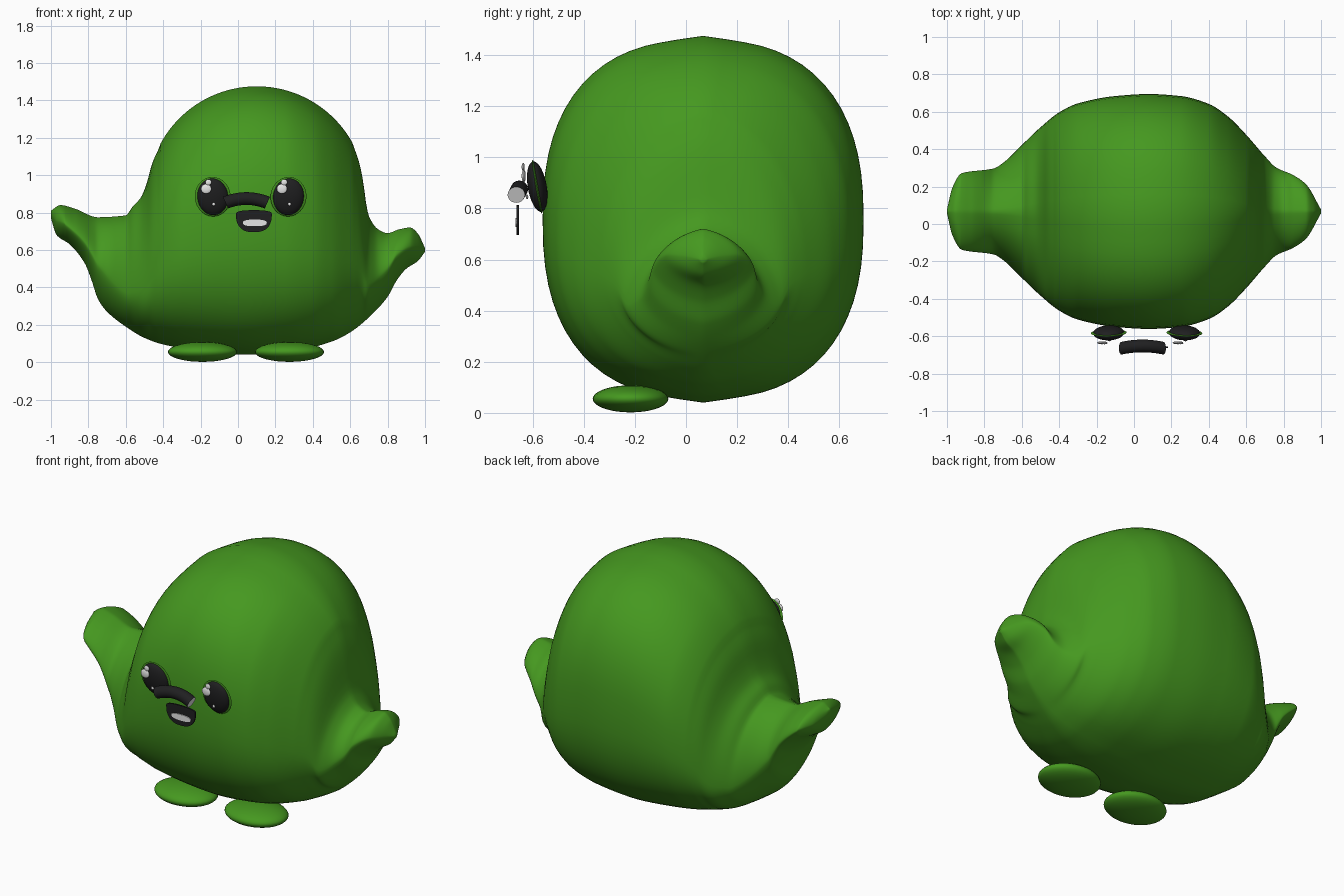
import bpy, bmesh, math
from mathutils import Matrix

cube = bpy.data.objects.get("Cube")
if cube:
    bpy.data.objects.remove(cube, do_unlink=True)


def make_material(name, rgb):
    mat = bpy.data.materials.new(name)
    mat.use_nodes = True
    color = (*rgb, 1)
    mat.diffuse_color = color
    mat.node_tree.nodes["Principled BSDF"].inputs["Base Color"].default_value = color
    return mat


green = make_material("leaf green", (0.06, 0.315, 0.014))
black = make_material("soft black", (0.014, 0.014, 0.015))
white = make_material("white", (0.9, 0.9, 0.9))


def finish(name, bm, materials, angle=50):
    """Turn a bmesh into a named, smooth shaded object."""
    bmesh.ops.recalc_face_normals(bm, faces=bm.faces)
    mesh = bpy.data.meshes.new(name)
    bm.to_mesh(mesh)
    bm.free()
    for mat in materials:
        mesh.materials.append(mat)
    obj = bpy.data.objects.new(name, mesh)
    bpy.context.collection.objects.link(obj)
    bpy.ops.object.select_all(action="DESELECT")
    obj.select_set(True)
    bpy.context.view_layer.objects.active = obj
    bpy.ops.object.shade_smooth_by_angle(angle=math.radians(angle))
    return obj


def ellipsoid(name, center, radii, mat, tilt=0.0, roll=0.0):
    bm = bmesh.new()
    bmesh.ops.create_uvsphere(bm, u_segments=32, v_segments=18, radius=1)
    turn = Matrix.Rotation(roll, 4, "Y") @ Matrix.Rotation(tilt, 4, "X")
    place = Matrix.Translation(center) @ turn @ Matrix.Diagonal((*radii, 1))
    bmesh.ops.transform(bm, matrix=place, verts=bm.verts)
    return finish(name, bm, [mat], angle=80)


def bridge(bm, rings):
    """Skin a list of equal closed rings."""
    for first, second in zip(rings, rings[1:]):
        for k in range(len(first)):
            n = (k + 1) % len(first)
            bm.faces.new((first[k], first[n], second[n], second[k]))


def smooth_curve(points):
    """Return a function through the points that never overshoots."""
    count = len(points)
    slopes = [(b[1] - a[1]) / (b[0] - a[0]) for a, b in zip(points, points[1:])]
    tangents = [slopes[0]]
    for a, b in zip(slopes, slopes[1:]):
        tangents.append(2 * a * b / (a + b) if a * b > 0 else 0)
    tangents.append(slopes[-1])

    def value(x):
        i = 0
        while i < count - 2 and x > points[i + 1][0]:
            i += 1
        (xa, ya), (xb, yb) = points[i], points[i + 1]
        h = xb - xa
        t = min(max((x - xa) / h, 0), 1)
        rise = t * t * (3 - 2 * t)
        return (ya + (yb - ya) * rise + h * t * (1 - t) ** 2 * tangents[i]
                - h * t * t * (1 - t) * tangents[i + 1])
    return value


# Body with both arms: sections lofted from arm tip to arm tip
arm_top = smooth_curve([
    (-1, .81), (-.95, .84), (-.87, .82), (-.75, .775), (-.6, .785), (-.565, .83),
    (-.52, .88), (-.49, .95), (-.46, 1.06), (-.42, 1.15)])
shoulder_top = smooth_curve([
    (.62, 1.15), (.65, 1.06), (.67, .96), (.685, .85), (.7, .78), (.75, .71),
    (.8, .69), (.86, .71), (.92, .72), (.96, .69), (1, .61)])
bottom = smooth_curve([
    (-1, .77), (-.97, .68), (-.9, .63), (-.82, .53), (-.78, .43), (-.75, .34),
    (-.7, .27), (-.6, .19), (-.5, .13), (-.4, .095), (-.2, .06), (.05, .04),
    (.3, .06), (.5, .11), (.6, .16), (.7, .24), (.8, .35), (.85, .44),
    (.9, .5), (.96, .54), (1, .59)])
depth = smooth_curve([
    (-1, .01), (-.97, .13), (-.92, .205), (-.75, .23), (-.7, .26), (-.6, .355),
    (-.5, .45), (-.4, .53), (-.3, .578), (-.1, .617), (.08, .628), (.25, .617),
    (.4, .575), (.5, .51), (.6, .41), (.7, .295), (.76, .235), (.85, .195),
    (.92, .145), (1, .01)])


def top(x):
    """Domed head between the two shoulder curves."""
    if x < -.42:
        return arm_top(x)
    if x > .62:
        return shoulder_top(x)
    return .89 + math.sqrt(.585 ** 2 - (x - .1) ** 2)


MID_Y = 0.067
SECTIONS, AROUND = 220, 64


def signed_power(value, power):
    return math.copysign(abs(value) ** power, value)


bm = bmesh.new()
rings = []
for i in range(SECTIONS + 1):
    x = -math.cos(math.pi * i / SECTIONS) * 0.4 + (2 * i / SECTIONS - 1) * 0.6
    high, low, half = top(x), bottom(x), depth(x)
    # arms are lens shaped, the belly is full, the flanks sag a little
    full = min(max((half - .2) / .43, 0), 1)
    power = 2 / (1.6 + 0.85 * full)
    widest = (high + low) / 2 - 0.5 * full * (1 - full)
    ring = []
    for k in range(AROUND):
        a = 2 * math.pi * k / AROUND
        across = signed_power(math.sin(a), power)
        up = signed_power(math.cos(a), power)
        # a slight ridge along the seam
        up *= 0.98 + 0.02 * max(0, 1 - abs(across) * 5)
        z = widest + up * (high - widest if up > 0 else widest - low)
        ring.append(bm.verts.new((x, MID_Y + half * across, z)))
    rings.append(ring)
bridge(bm, rings)
for ring in (rings[0], rings[-1]):
    bm.faces.new(ring)
finish("body", bm, [green], angle=60)

# Feet and eyes, one of each per side
for side, foot_x, eye_x, roll in (("right", -.19, -.135, -.12), ("left", .275, .27, .12)):
    ellipsoid(side + "_foot", (foot_x, -.217, .055), (.185, .148, .053), green)
    eye_y, eye_z, lean = -.582, .885, .17
    ellipsoid(side + "_eye", (eye_x, eye_y, eye_z), (.083, .037, .1), black, lean, roll)
    ellipsoid(side + "_eye_rim", (eye_x, eye_y, eye_z), (.096, .009, .107), green, lean, roll)
    shine_x = eye_x - .035
    ellipsoid(side + "_eye_shine", (shine_x, -.635, .927), (.028, .008, .026), white)
    ellipsoid(side + "_eye_glint", (shine_x + .012, -.637, .962), (.017, .006, .016), white)
    ellipsoid(side + "_eye_dot", (eye_x + .005, -.622, .845), (.009, .005, .009), white)

# Beak: a bent tube with a pale left end
bm = bmesh.new()
rings = []
STEPS, SIDES = 20, 20
for i in range(STEPS + 1):
    t = 2 * i / STEPS - 1
    bend = 0.42 * t
    center_x, center_z = .045 + .112 * t, .875 - .022 * t * t
    ring = []
    for k in range(SIDES):
        a = 2 * math.pi * k / SIDES
        out = .034 * math.cos(a)
        ring.append(bm.verts.new((center_x + out * math.sin(bend),
                                  -.652 - .012 * t * t + .034 * math.sin(a),
                                  center_z + out * math.cos(bend))))
    rings.append(ring)
bridge(bm, rings)
bm.faces.new(rings[0])
end = bm.faces.new(rings[-1])
bmesh.ops.inset_region(bm, faces=[end], thickness=.009)
end.material_index = 1
finish("beak", bm, [black, white])


def plate(name, outline, y, thickness, mat):
    bm = bmesh.new()
    face = bm.faces.new([bm.verts.new((x, y, z)) for x, z in outline])
    made = bmesh.ops.extrude_face_region(bm, geom=[face])["geom"]
    moved = [v for v in made if isinstance(v, bmesh.types.BMVert)]
    bmesh.ops.translate(bm, verts=moved, vec=(0, -thickness, 0))
    finish(name, bm, [mat], angle=30)


def bowl(cx, cz, width, drop, rise):
    """Outline with a rounded bottom and a gently curved top."""
    points = []
    for k in range(40):
        a = 2 * math.pi * k / 40
        s = math.sin(a)
        points.append((cx + width * signed_power(math.cos(a), .8),
                       cz + (rise if s > 0 else drop) * signed_power(s, .8)))
    return points


# Open mouth with a tongue
plate("mouth", bowl(.085, .793, .096, .098, .02), -.654, .009, black)
plate("tongue", bowl(.09, .745, .064, .018, .018), -.663, .005, white)
